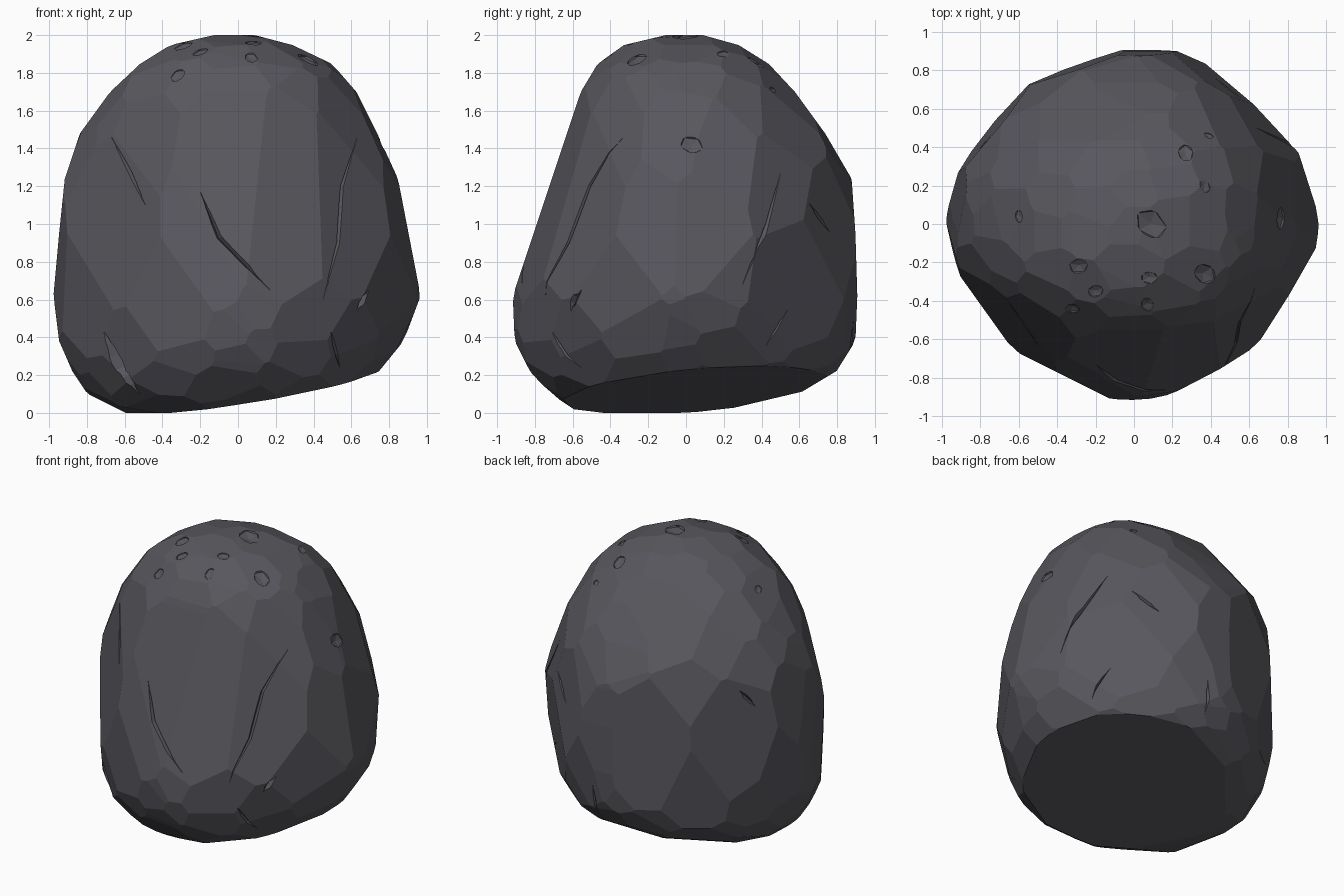
import bpy, bmesh, math, random
from mathutils import Vector, Matrix
from mathutils.bvhtree import BVHTree

if "Cube" in bpy.data.objects:
    bpy.data.objects.remove(bpy.data.objects["Cube"])

random.seed(7)
stone = bpy.data.materials.new("dark slate stone")
stone.diffuse_color = (0.095, 0.095, 0.11, 1)
stone.use_nodes = True
stone.node_tree.nodes["Principled BSDF"].inputs["Base Color"].default_value = stone.diffuse_color

# Height, left, right, front and back reach, roundness of the cross-section
LEVELS = [
    (0.00, .60, .40, .57, .40, 2.0), (0.10, .80, .60, .72, .60, 2.0),
    (0.22, .88, .75, .83, .80, 1.9), (0.38, .95, .88, .91, .90, 1.7),
    (0.62, .98, .97, .92, .91, 1.55), (0.95, .95, .90, .80, .90, 1.65),
    (1.24, .92, .85, .71, .88, 1.8), (1.48, .84, .74, .63, .74, 2.0),
    (1.70, .68, .63, .56, .58, 2.15), (1.85, .52, .50, .47, .44, 2.2),
    (1.95, .36, .29, .33, .28, 2.1), (2.00, .14, .10, .12, .10, 2.0)]


def envelope():
    pts = []
    for z, l, r, f, b, p in LEVELS:
        for k in range(40):
            a = math.tau * k / 40
            c, s = math.cos(a), math.sin(a)
            x = math.copysign(abs(c) ** (2 / p), c) * (r if c > 0 else l)
            y = math.copysign(abs(s) ** (2 / p), s) * (b if s > 0 else f)
            pts.append(Vector((x, y, z)))
    return pts


def chisel(bm, co, no):
    """Slice off everything beyond a plane and close the cut."""
    geom = bm.verts[:] + bm.edges[:] + bm.faces[:]
    bmesh.ops.bisect_plane(bm, geom=geom, dist=1e-5, plane_co=co, plane_no=no, clear_outer=True)
    rim = [e for e in bm.edges if e.is_boundary]
    if rim:
        bmesh.ops.edgeloop_fill(bm, edges=rim)


def to_object(bm, name):
    bmesh.ops.recalc_face_normals(bm, faces=bm.faces[:])
    me = bpy.data.meshes.new(name)
    bm.to_mesh(me)
    me.materials.append(stone)
    ob = bpy.data.objects.new(name, me)
    bpy.context.collection.objects.link(ob)
    return ob


# Boulder body: a block chiselled by planes that touch the envelope
pts = envelope()
bm = bmesh.new()
bmesh.ops.create_cube(bm, size=4)


def touch(n, inset=0.0):
    n = n.normalized()
    chisel(bm, n * (max(p.dot(n) for p in pts) - inset), n)


SIDES = (Vector((-1, 0, 0)), Vector((1, 0, 0)), Vector((0, -1, 0)), Vector((0, 1, 0)))
for n in SIDES + (Vector((0, 0, 1)), Vector((0, 0, -1))):
    touch(n)
# Facets along the four outlines
for lo, hi in zip(LEVELS, LEVELS[1:]):
    dz = hi[0] - lo[0]
    for k, d in enumerate(SIDES):
        touch(d * dz + Vector((0, 0, lo[k + 1] - hi[k + 1])), .003)
# Scattered facets over the whole body
N = 125
for i in range(N):
    z = 1 - (2 * i + 1) / N
    a = i * math.pi * (3 - math.sqrt(5))
    r = math.sqrt(1 - z * z)
    n = Vector((r * math.cos(a), r * math.sin(a), z))
    n += Vector([random.uniform(-.07, .07) for _ in range(3)])
    touch(n, random.uniform(.004, .012))
# Tilted underside
chisel(bm, Vector((0, 0, .1)), Vector((.17, .09, -1)).normalized())
bmesh.ops.remove_doubles(bm, verts=bm.verts[:], dist=.002)
bmesh.ops.recalc_face_normals(bm, faces=bm.faces[:])
tree = BVHTree.FromBMesh(bm)
boulder = to_object(bm, "boulder")
bm.free()


def hit(view, u, v):
    """Surface point and normal seen at grid position u, v of a view."""
    o, d = {"front": ((u, -4, v), (0, 1, 0)), "back": ((u, 4, v), (0, -1, 0)),
            "right": ((4, u, v), (-1, 0, 0)), "left": ((-4, u, v), (1, 0, 0)),
            "top": ((u, v, 4), (0, 0, -1))}[view]
    loc, no, _, _ = tree.ray_cast(Vector(o), Vector(d))
    return loc, no


def crack(bm, view, path, width, depth):
    """Tapered V groove following a path over the surface."""
    samples = []
    for (u0, v0), (u1, v1) in zip(path, path[1:]):
        samples += [(u0 + (u1 - u0) * t / 3, v0 + (v1 - v0) * t / 3) for t in range(3)]
    samples.append(path[-1])
    hits = [h for h in (hit(view, *s) for s in samples) if h[0]]
    n = len(hits)
    if n < 3:
        return
    rings = []
    for i, (loc, no) in enumerate(hits):
        tan = (hits[min(i + 1, n - 1)][0] - hits[max(i - 1, 0)][0]).normalized()
        side = no.cross(tan).normalized()
        k = .12 + .88 * math.sin(math.pi * i / (n - 1))
        up = no * .03
        rings.append([bm.verts.new(loc + up + side * width * k * 1.6),
                      bm.verts.new(loc + up - side * width * k * 1.6),
                      bm.verts.new(loc - no * depth * k)])
    for a, b in zip(rings, rings[1:]):
        for j in range(3):
            bm.faces.new((a[j], a[(j + 1) % 3], b[(j + 1) % 3], b[j]))
    bm.faces.new(rings[0])
    bm.faces.new(rings[-1])


def pit(bm, view, u, v, r):
    """Shallow angular dent."""
    loc, no = hit(view, u, v)
    if not loc:
        return
    m = (Matrix.Translation(loc) @ no.to_track_quat('Z', 'Y').to_matrix().to_4x4()
         @ Matrix.Rotation(random.uniform(0, 6), 4, 'Z') @ Matrix.Diagonal((r, r * .75, r * .3, 1)))
    bmesh.ops.create_icosphere(bm, subdivisions=1, radius=1, matrix=m)


# Cracks and pits, cut in one pass
cut = bmesh.new()
for view, path, w, d in (
        ("front", [(-.20, 1.17), (-.10, .93), (.17, .65)], .016, .03),
        ("front", [(.63, 1.46), (.55, 1.2), (.53, .9), (.45, .6)], .014, .03),
        ("front", [(-.67, 1.46), (-.57, 1.27), (-.49, 1.1)], .015, .025),
        ("front", [(.63, .54), (.69, .65)], .03, .025),
        ("front", [(-.71, .43), (-.63, .24), (-.52, .1)], .04, .05),
        ("front", [(.49, .43), (.54, .24)], .015, .025),
        ("right", [(.50, 1.27), (.43, 1.0), (.30, .68)], .013, .025),
        ("right", [(.65, 1.11), (.76, .96)], .018, .025),
        ("right", [(.54, .55), (.42, .35)], .01, .02),
        ("back", [(.12, .5), (.10, .28)], .014, .025),
        ("left", [(.38, 1.12), (.46, 1.24)], .022, .025)):
    crack(cut, view, path, w, d)
for u, v, r in ((.09, 0, .10), (.27, .37, .06), (.37, .20, .045), (.39, .46, .03),
                (-.60, .04, .04), (.37, -.26, .075), (-.29, -.22, .06),
                (-.20, -.35, .05), (-.32, -.44, .05), (.07, -.42, .05), (.08, -.28, .05)):
    pit(cut, "top", u, v, r)
pit(cut, "right", .03, 1.42, .07)
cutter = to_object(cut, "crack_cutter")
cut.free()
cutter.hide_render = True

mod = boulder.modifiers.new("cracks", 'BOOLEAN')
mod.operation = 'DIFFERENCE'
mod.solver = 'EXACT'
mod.object = cutter
bpy.context.view_layer.objects.active = boulder
boulder.select_set(True)
bpy.ops.object.modifier_apply(modifier=mod.name)
bpy.data.objects.remove(cutter)
